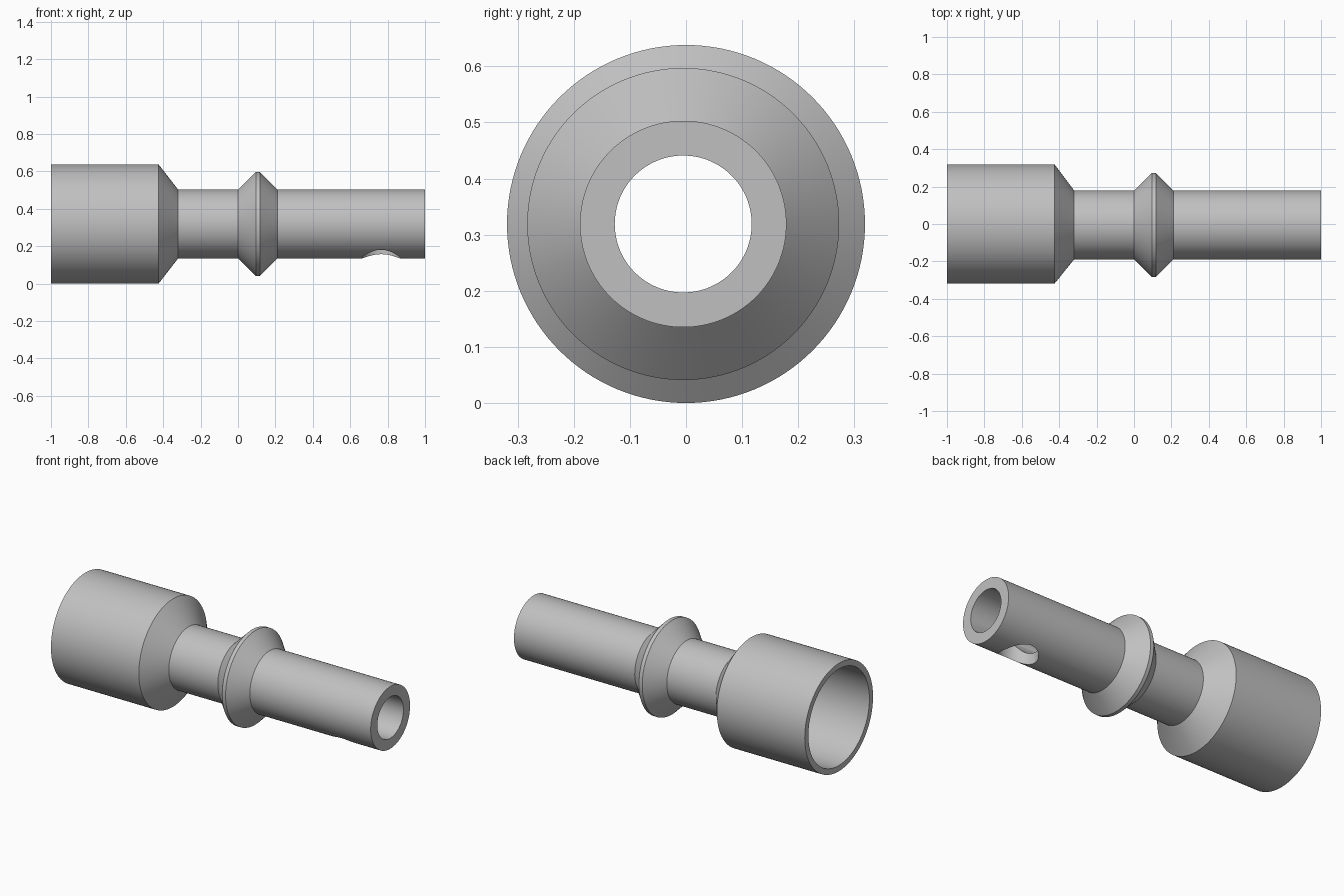
import bpy, bmesh, math

cube = bpy.data.objects.get("Cube")
if cube:
    bpy.data.objects.remove(cube, do_unlink=True)

AXIS_Z = 0.319
SEGMENTS = 128
OFF = -0.005  # slim tube sits slightly forward of the socket axis

grey = bpy.data.materials.new("plain grey")
grey.use_nodes = True
colour = (0.53, 0.53, 0.53, 1)
grey.diffuse_color = colour
grey.node_tree.nodes["Principled BSDF"].inputs["Base Color"].default_value = colour


def lathe_x(name, profile):
    """Turn a closed loop of (x, radius, y offset) about the x axis."""
    bm = bmesh.new()
    rings = []
    for x, r, dy in profile:
        ring = []
        for i in range(SEGMENTS):
            a = math.tau * i / SEGMENTS
            ring.append(bm.verts.new((x, dy + r * math.cos(a), AXIS_Z + r * math.sin(a))))
        rings.append(ring)
    for k, ring in enumerate(rings):
        nxt = rings[(k + 1) % len(rings)]
        for i in range(SEGMENTS):
            j = (i + 1) % SEGMENTS
            bm.faces.new((ring[i], ring[j], nxt[j], nxt[i]))
    bmesh.ops.recalc_face_normals(bm, faces=bm.faces)
    mesh = bpy.data.meshes.new(name)
    bm.to_mesh(mesh)
    bm.free()
    mesh.materials.append(grey)
    ob = bpy.data.objects.new(name, mesh)
    bpy.context.collection.objects.link(ob)
    return ob


# Outer skin from socket to slim end, then back along the bore
outer = [(-1, 0.319, 0), (-0.425, 0.319, 0), (-0.32, 0.184, OFF),
         (0, 0.184, OFF), (0.095, 0.278, OFF), (0.117, 0.278, OFF),
         (0.21, 0.184, OFF), (1, 0.184, OFF)]
bore = [(1, 0.122, OFF), (-0.33, 0.122, OFF), (-0.44, 0.285, 0), (-1, 0.285, 0)]
fitting = lathe_x("tube_fitting", outer + bore)

# Round hole through the underside of the slim tube
bpy.ops.mesh.primitive_cylinder_add(vertices=64, radius=0.105, depth=0.319,
                                    location=(0.765, -0.022, AXIS_Z / 2))
cutter = bpy.context.object
cutter.name = "side_hole_cutter"
cutter.hide_render = True
cutter.data.materials.append(grey)

cut = fitting.modifiers.new("side_hole", 'BOOLEAN')
cut.operation = 'DIFFERENCE'
cut.solver = 'EXACT'
cut.object = cutter

bpy.ops.object.select_all(action='DESELECT')
fitting.select_set(True)
bpy.context.view_layer.objects.active = fitting
bpy.ops.object.modifier_apply(modifier=cut.name)
bpy.data.objects.remove(cutter, do_unlink=True)
bpy.ops.object.shade_smooth_by_angle(angle=math.radians(25))
